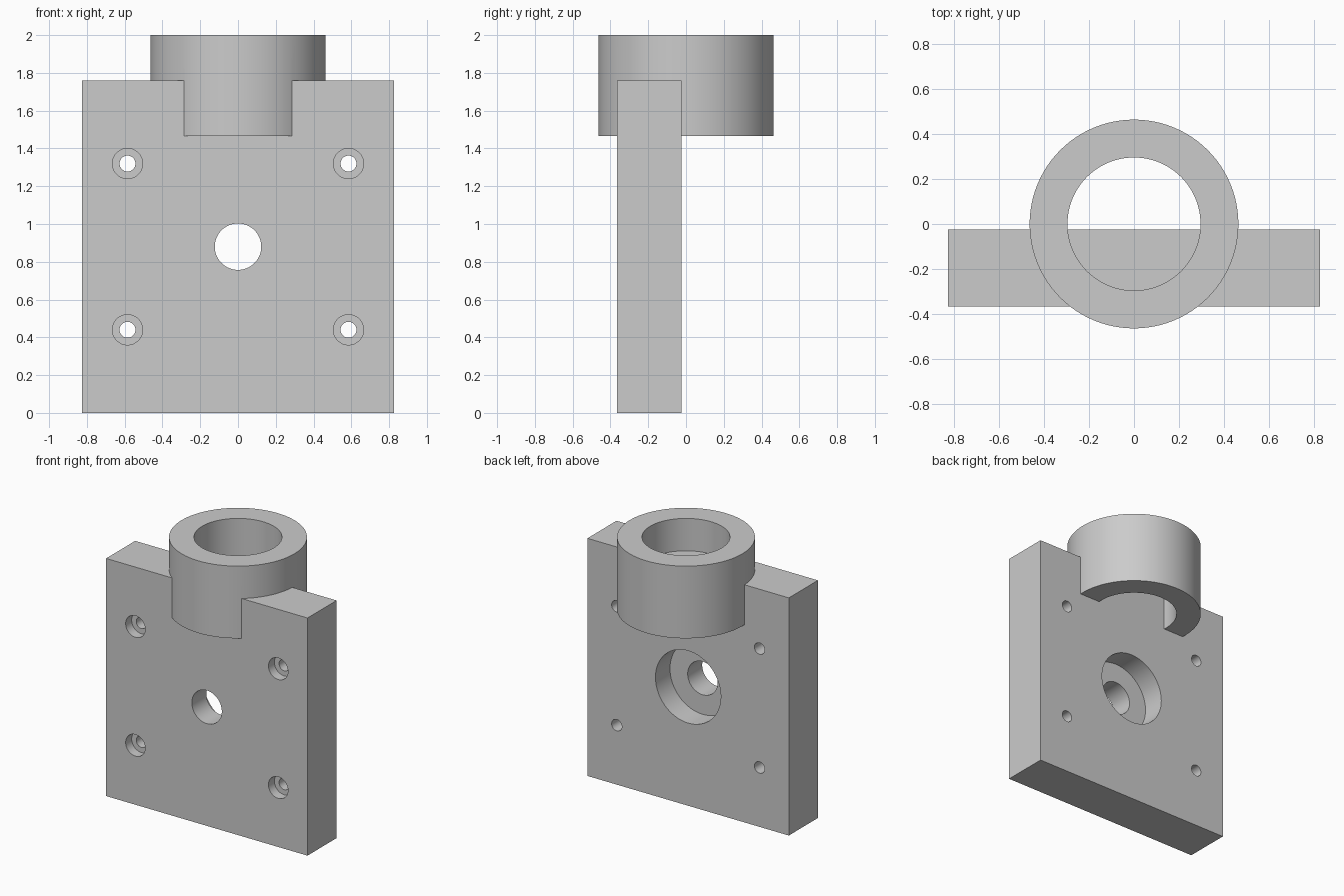
import bpy
import math

cube = bpy.data.objects.get("Cube")
if cube:
    bpy.data.objects.remove(cube, do_unlink=True)

grey = bpy.data.materials.new("machined_grey")
grey.use_nodes = True
colour = (0.6, 0.6, 0.6, 1)
grey.diffuse_color = colour
grey.node_tree.nodes["Principled BSDF"].inputs["Base Color"].default_value = colour

FRONT, BACK = -0.365, -0.025
PLATE_W, PLATE_H = 1.65, 1.76
COLLAR_BOTTOM, TOP = 1.465, 2.0


def cylinder(name, radius, depth, location, along_y=False, sides=64):
    tilt = (math.pi / 2, 0, 0) if along_y else (0, 0, 0)
    bpy.ops.mesh.primitive_cylinder_add(vertices=sides, radius=radius, depth=depth,
                                        location=location, rotation=tilt)
    obj = bpy.context.object
    obj.name = name
    obj.data.materials.append(grey)
    return obj


def combine(target, tool, operation):
    mod = target.modifiers.new(tool.name, "BOOLEAN")
    mod.object = tool
    mod.operation = operation
    mod.solver = "EXACT"
    bpy.context.view_layer.objects.active = target
    bpy.ops.object.modifier_apply(modifier=mod.name)
    bpy.data.objects.remove(tool, do_unlink=True)


def drill(target, radius, x, z, y0, y1):
    tool = cylinder("drill", radius, y1 - y0, (x, (y0 + y1) / 2, z), True)
    combine(target, tool, "DIFFERENCE")


# Mounting plate
bpy.ops.mesh.primitive_cube_add(size=1, location=(0, (FRONT + BACK) / 2, PLATE_H / 2))
bracket = bpy.context.object
bracket.name = "mounting_bracket"
bracket.scale = (PLATE_W, BACK - FRONT, PLATE_H)
bpy.ops.object.transform_apply(location=False, rotation=False, scale=True)
bracket.data.materials.append(grey)

# Round collar with an open bore, fused onto the plate's top edge
mid = (COLLAR_BOTTOM + TOP) / 2
collar = cylinder("collar", 0.463, TOP - COLLAR_BOTTOM, (0, 0, mid), sides=96)
bore = cylinder("bore", 0.295, 1, (0, 0, mid), sides=96)
combine(collar, bore, "DIFFERENCE")
combine(bracket, collar, "UNION")

# Central through hole with a wide recess in the back
drill(bracket, 0.123, 0, 0.88, FRONT - 0.1, BACK + 0.1)
drill(bracket, 0.268, 0, 0.88, BACK - 0.17, BACK + 0.1)

# Four screw holes, counterbored from the front
for x in (-0.585, 0.585):
    for z in (0.44, 1.32):
        drill(bracket, 0.042, x, z, FRONT - 0.1, BACK + 0.1)
        drill(bracket, 0.08, x, z, FRONT - 0.1, FRONT + 0.07)

# Smooth the round walls, keep machined edges sharp
bpy.ops.object.select_all(action="DESELECT")
bracket.select_set(True)
bpy.context.view_layer.objects.active = bracket
bpy.ops.object.shade_smooth_by_angle(angle=math.radians(30))
